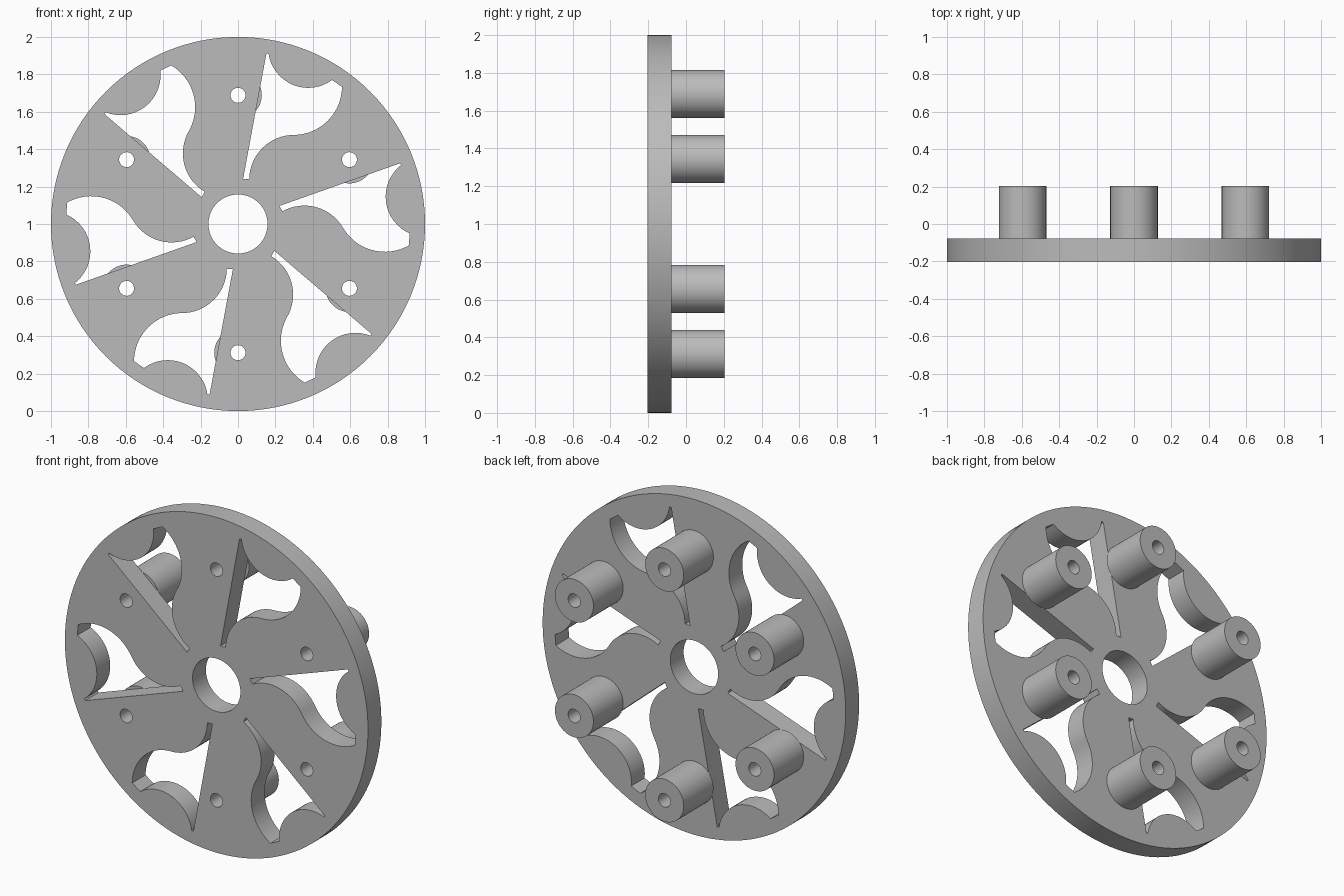
import bpy, bmesh, math
from mathutils import Vector, Matrix

cube = bpy.data.objects.get("Cube")
if cube:
    bpy.data.objects.remove(cube, do_unlink=True)

grey = bpy.data.materials.new("light grey")
grey.use_nodes = True
grey.diffuse_color = (0.5, 0.5, 0.5, 1)
grey.node_tree.nodes["Principled BSDF"].inputs["Base Color"].default_value = (0.5, 0.5, 0.5, 1)

COUNT = 6
CENTRE_Z = 1.0


def circle(radius, segments, centre=Vector((0, 0))):
    return [centre + Vector((radius * math.cos(a), radius * math.sin(a)))
            for a in (2 * math.pi * i / segments for i in range(segments))]


def arc(a, b, c, steps=16):
    """Points on the circular arc from a through b to c."""
    a, b, c = Vector(a), Vector(b), Vector(c)
    u, v = b - a, c - a
    d = 2 * (u.x * v.y - u.y * v.x)
    o = a + Vector((v.y * u.dot(u) - u.y * v.dot(v), u.x * v.dot(v) - v.x * u.dot(u))) / d
    start = math.atan2(a.y - o.y, a.x - o.x)
    sweep = (math.atan2(c.y - o.y, c.x - o.x) - start) % (2 * math.pi)
    if d < 0:
        sweep -= 2 * math.pi
    r = (a - o).length
    return [o + r * Vector((math.cos(start + sweep * i / steps),
                            math.sin(start + sweep * i / steps)))
            for i in range(steps + 1)]


def plate(name, loops, y_front, y_back):
    """Upright slab from an outer loop and hole loops drawn in x and z."""
    curve = bpy.data.curves.new(name, 'CURVE')
    curve.dimensions = '2D'
    curve.fill_mode = 'BOTH'
    curve.extrude = (y_back - y_front) / 2
    for loop in loops:
        spline = curve.splines.new('POLY')
        spline.points.add(len(loop) - 1)
        for point, p in zip(spline.points, loop):
            point.co = (p[0], p[1], 0, 1)
        spline.use_cyclic_u = True
    helper = bpy.data.objects.new(name + " outline", curve)
    bpy.context.collection.objects.link(helper)
    bpy.context.view_layer.update()
    mesh = bpy.data.meshes.new_from_object(
        helper.evaluated_get(bpy.context.evaluated_depsgraph_get()))
    bpy.data.objects.remove(helper, do_unlink=True)

    # Stand the slab up and weld caps to walls
    bm = bmesh.new()
    bm.from_mesh(mesh)
    bm.transform(Matrix.Translation((0, (y_front + y_back) / 2, CENTRE_Z))
                 @ Matrix.Rotation(math.pi / 2, 4, 'X'))
    bmesh.ops.remove_doubles(bm, verts=bm.verts, dist=0.0001)
    bmesh.ops.recalc_face_normals(bm, faces=bm.faces)
    bm.to_mesh(mesh)
    bm.free()
    mesh.materials.clear()
    mesh.materials.append(grey)
    obj = bpy.data.objects.new(name, mesh)
    bpy.context.collection.objects.link(obj)
    bpy.ops.object.select_all(action='DESELECT')
    obj.select_set(True)
    bpy.context.view_layer.objects.active = obj
    bpy.ops.object.shade_smooth_by_angle(angle=math.radians(30))
    return obj


# One curved cutout: straight edge, scalloped outer edge, S-shaped return
cutout = [Vector((0.027, 0.24)), Vector((0.152, 0.912))]
cutout += arc((0.163, 0.913), (0.31, 0.738), (0.503, 0.77))
cutout += arc((0.556, 0.733), (0.475, 0.547), (0.30, 0.476))
cutout += arc((0.30, 0.476), (0.130, 0.406), (0.06, 0.24))[1:]

turns = [math.tau * i / COUNT for i in range(COUNT)]
peg_centres = [Matrix.Rotation(t, 2) @ Vector((0, 0.688)) for t in turns]

# Disc with hub hole, six cutouts and six peg holes
loops = [circle(1.0, 128), circle(0.158, 64)]
loops += [[Matrix.Rotation(t, 2) @ p for p in cutout] for t in turns]
loops += [circle(0.04, 32, c) for c in peg_centres]
plate("disc", loops, -0.203, -0.077)

# Hollow pegs on the back
for i, c in enumerate(peg_centres):
    plate(f"peg_{i + 1}", [circle(0.127, 64, c), circle(0.04, 32, c)], -0.077, 0.203)
